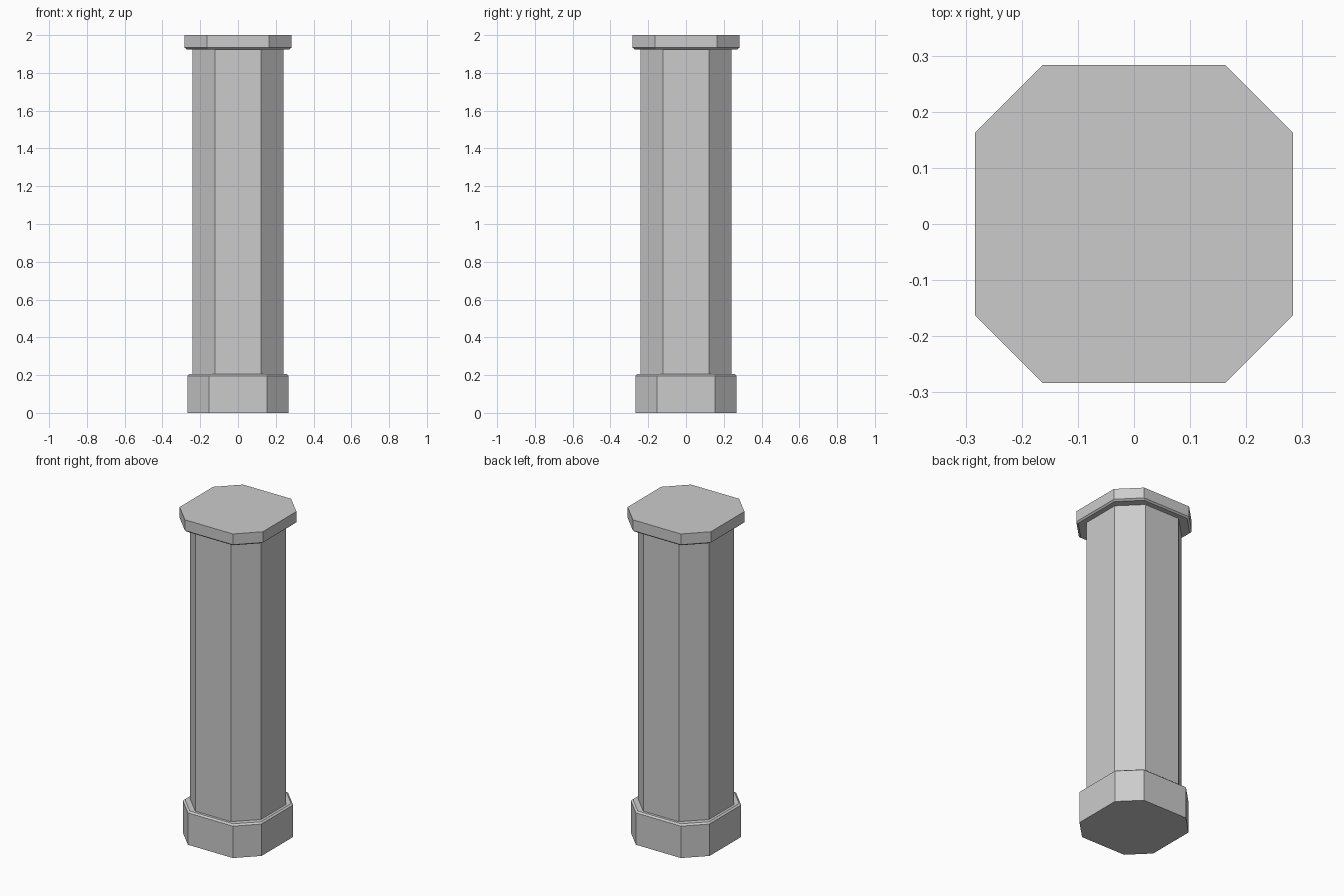
import bpy
import bmesh

if "Cube" in bpy.data.objects:
    bpy.data.objects.remove(bpy.data.objects["Cube"])


def ring(bm, half, corner, z):
    """Square of half-width `half` with corners cut back to `corner`."""
    pts = []
    x, y, u, v = half, -corner, half, corner
    for _ in range(4):
        pts += [(x, y), (u, v)]
        x, y, u, v = -y, x, -v, u  # quarter turn
    return [bm.verts.new((px, py, z)) for px, py in pts]


def loft(name, profile, cap_bottom=False, cap_top=False):
    """Join a stack of (half, corner, z) rings into a flat-faced part."""
    bm = bmesh.new()
    rings = [ring(bm, *p) for p in profile]
    for a, b in zip(rings, rings[1:]):
        for i in range(8):
            j = (i + 1) % 8
            bm.faces.new((a[i], a[j], b[j], b[i]))
    if cap_bottom:
        bm.faces.new(rings[0][::-1])
    if cap_top:
        bm.faces.new(rings[-1])
    mesh = bpy.data.meshes.new(name)
    bm.to_mesh(mesh)
    bm.free()
    obj = bpy.data.objects.new(name, mesh)
    bpy.context.collection.objects.link(obj)
    return obj


SHAFT = (0.242, 0.121)
Z_BASE, Z_CAP = 0.205, 1.925

# Plinth with a small bevel, closing in on the shaft
loft("base", [(0.268, 0.153, 0), (0.268, 0.153, 0.196),
              (0.258, 0.147, Z_BASE), (*SHAFT, Z_BASE)], cap_bottom=True)

# Plain eight-sided shaft
loft("shaft", [(*SHAFT, Z_BASE), (*SHAFT, Z_CAP)])

# Overhanging cap slab with a bevelled lower edge
loft("capital", [(*SHAFT, Z_CAP), (0.273, 0.157, Z_CAP),
                 (0.283, 0.163, 1.934), (0.283, 0.163, 2.0)], cap_top=True)
